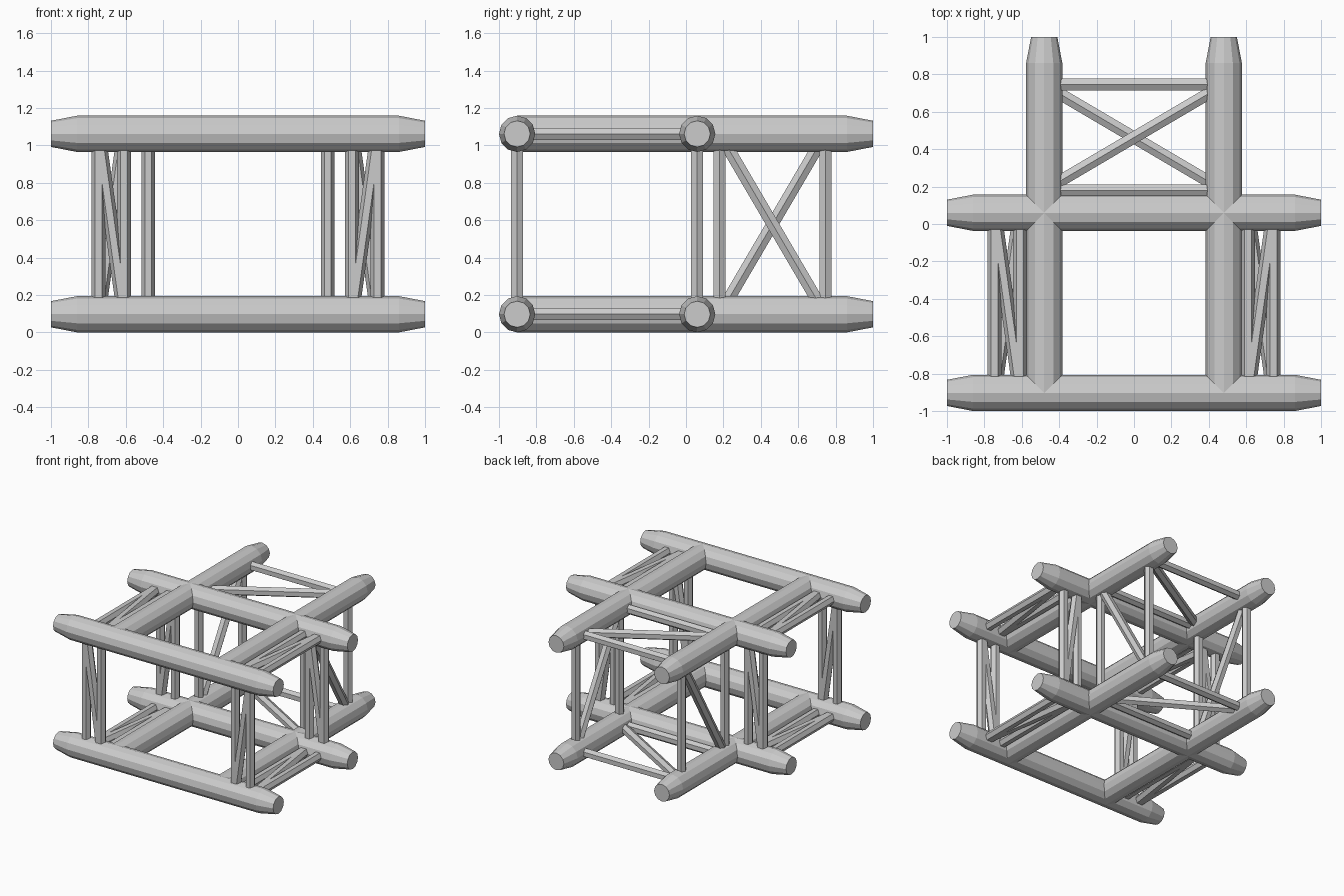
import bpy, bmesh, math
from mathutils import Vector

if "Cube" in bpy.data.objects:
    bpy.data.objects.remove(bpy.data.objects["Cube"])

R, TIP, TAPER = 0.097, 0.07, 0.14      # chord radius, end radius, taper length
BR = 0.037                             # brace radius
XC, YF, YB = 0.48, -0.903, 0.06        # chord centre lines
Z0, Z1 = 0.0975, 1.062


def rod(name, stations, sides):
    """Faceted rod through (point, radius) stations lying on one line."""
    d = (stations[-1][0] - stations[0][0]).normalized()
    ref = Vector((0, 0, 1)) if abs(d.x) > 0.75 else Vector((1, 0, 0))
    u = (ref - d * ref.dot(d)).normalized()
    v = d.cross(u)
    bm = bmesh.new()
    rings = []
    for p, r in stations:
        rings.append([bm.verts.new(p + r * (u * math.cos(a) + v * math.sin(a)))
                      for a in (2 * math.pi * i / sides for i in range(sides))])
    for a, b in zip(rings, rings[1:]):
        for i in range(sides):
            j = (i + 1) % sides
            bm.faces.new((a[i], a[j], b[j], b[i]))
    bm.faces.new(rings[0][::-1])
    bm.faces.new(rings[-1])
    me = bpy.data.meshes.new(name)
    bm.to_mesh(me)
    bm.free()
    ob = bpy.data.objects.new(name, me)
    bpy.context.collection.objects.link(ob)


def brace(name, a, b):
    rod(name, [(Vector(a), BR), (Vector(b), BR)], 6)


# Main chords: two crosswise and two lengthwise tubes at each level
for level, z in (("lower", Z0), ("upper", Z1)):
    for row, y in (("front", YF), ("back", YB)):
        rod(f"{level}_{row}_cross_chord",
            [(Vector((x, y, z)), r) for x, r in
             ((-1, TIP), (-1 + TAPER, R), (1 - TAPER, R), (1, TIP))], 12)
    for side, x in (("left", -XC), ("right", XC)):
        rod(f"{level}_{side}_long_chord",
            [(Vector((x, y, z)), r) for y, r in
             ((YF, R), (1 - TAPER, R), (1, TIP))], 12)

# Side arms: square brace frames plus one diagonal on each face
XO, XI = 0.745, 0.61
for side, s in (("left", -1), ("right", 1)):
    for pos, x in (("outer", XO), ("inner", XI)):
        for row, y in (("front", YF), ("back", YB)):
            brace(f"{side}_{pos}_{row}_post", (s * x, y, Z0), (s * x, y, Z1))
        for level, z in (("lower", Z0), ("upper", Z1)):
            brace(f"{side}_{pos}_{level}_strut", (s * x, YF, z), (s * x, YB, z))
    for row, y, top, low in (("front", YF, XO, XI), ("back", YB, XI, XO)):
        brace(f"{side}_{row}_diagonal", (s * top, y, Z1), (s * low, y, Z0))
    for level, z, near, far in (("upper", Z1, XI, XO), ("lower", Z0, XO, XI)):
        brace(f"{side}_{level}_diagonal", (s * near, YF, z), (s * far, YB, z))

# Rear arm: the same frames turned to run along y
YN, YE = 0.18, 0.745
for pos, y in (("near", YN), ("far", YE)):
    for side, x in (("left", -XC), ("right", XC)):
        brace(f"rear_{pos}_{side}_post", (x, y, Z0), (x, y, Z1))
    for level, z in (("lower", Z0), ("upper", Z1)):
        brace(f"rear_{pos}_{level}_strut", (-XC, y, z), (XC, y, z))
for side, x, top, low in (("left", -XC, YE, YN), ("right", XC, YN, YE)):
    brace(f"rear_{side}_diagonal", (x, top, Z1), (x, low, Z0))
for level, z, ya, yb in (("upper", Z1, YN, YE), ("lower", Z0, YE, YN)):
    brace(f"rear_{level}_diagonal", (-XC, ya, z), (XC, yb, z))
